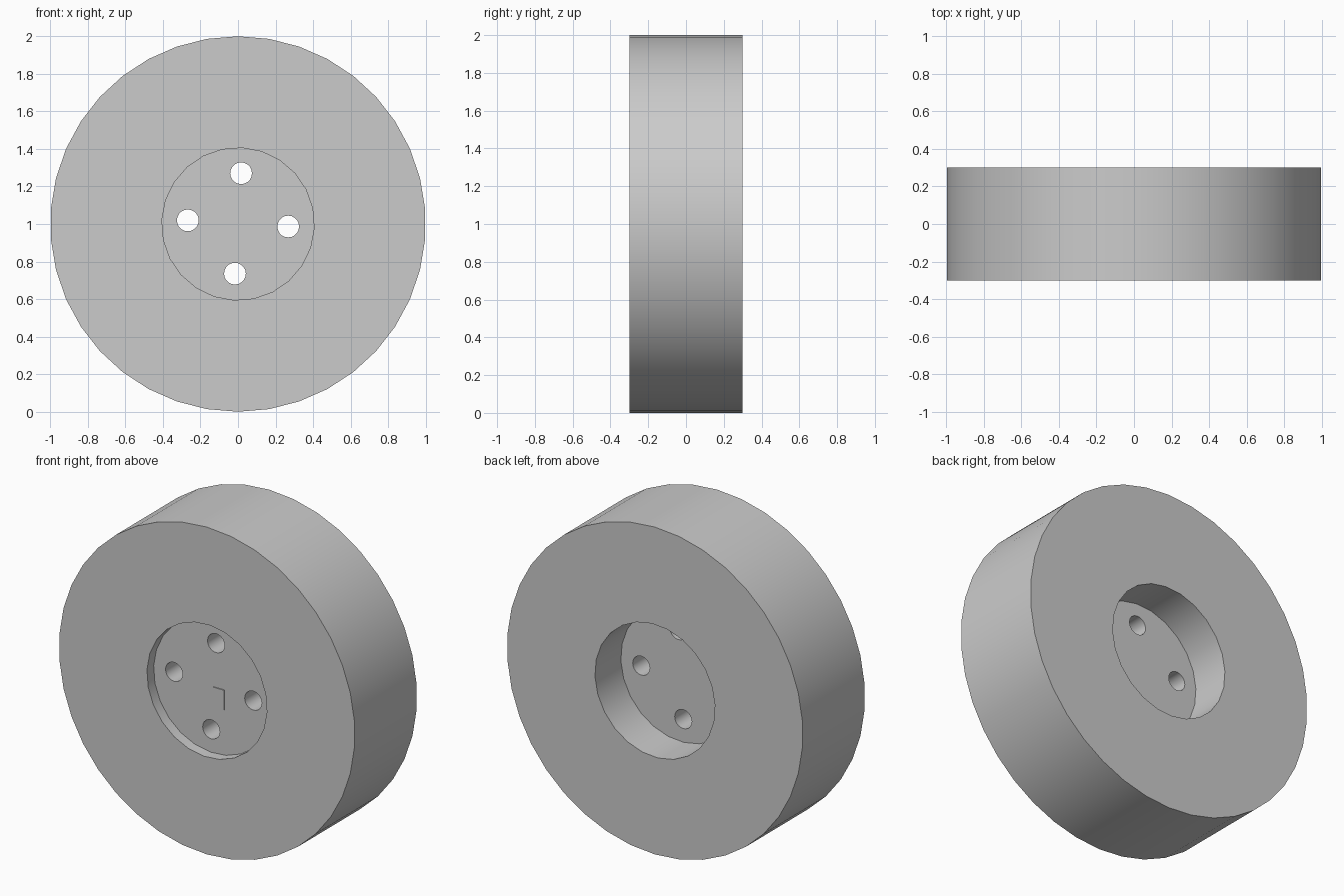
import bpy
from math import cos, sin, pi, radians

cube = bpy.data.objects.get("Cube")
if cube:
    bpy.data.objects.remove(cube, do_unlink=True)

grey = bpy.data.materials.new("plain grey")
grey.use_nodes = True
grey.diffuse_color = (0.6, 0.6, 0.6, 1)
grey.node_tree.nodes["Principled BSDF"].inputs["Base Color"].default_value = (0.6, 0.6, 0.6, 1)

CENTRE_Z = 1.0


def disc(name, radius, y0, y1, sides, x=0.0, z=0.0, turn=0.0):
    """Cylinder along y, with its first corner straight up plus a turn."""
    bpy.ops.mesh.primitive_cylinder_add(
        vertices=sides, radius=radius, depth=y1 - y0,
        location=(x, (y0 + y1) / 2, CENTRE_Z + z), rotation=(pi / 2, turn, 0))
    ob = bpy.context.object
    bpy.ops.object.transform_apply(location=True, rotation=True, scale=True)
    ob.name = name
    ob.data.materials.append(grey)
    return ob


# Wheel body
wheel = disc("wheel", 1.0, -0.3, 0.3, 38)

# Shallow front recess, deep back recess and four bolt holes
cutters = [
    disc("front_recess_cutter", 0.406, -0.5, -0.235, 24, turn=radians(3)),
    disc("back_recess_cutter", 0.406, 0.05, 0.5, 24, turn=radians(3)),
]
for i in range(4):
    a = radians(86.5 + 90 * i)
    cutters.append(disc("bolt_hole_cutter", 0.058, -0.45, 0.45, 20,
                        x=0.268 * cos(a), z=0.268 * sin(a) + 0.003))

for cutter in cutters:
    bpy.context.view_layer.objects.active = wheel
    mod = wheel.modifiers.new("cut", "BOOLEAN")
    mod.operation = "DIFFERENCE"
    mod.solver = "EXACT"
    mod.object = cutter
    bpy.ops.object.modifier_apply(modifier=mod.name)
    bpy.data.objects.remove(cutter, do_unlink=True)

bpy.ops.object.select_all(action="DESELECT")
wheel.select_set(True)
bpy.context.view_layer.objects.active = wheel
bpy.ops.object.shade_smooth_by_angle(angle=radians(35))

# Thin raised tab in the middle of the hub
bpy.ops.mesh.primitive_cube_add(size=1, location=(0.037, -0.235, CENTRE_Z - 0.06))
tab = bpy.context.object
tab.name = "hub_tab"
tab.scale = (0.075, 0.012, 0.12)
bpy.ops.object.transform_apply(location=True, rotation=True, scale=True)
tab.data.materials.append(grey)
